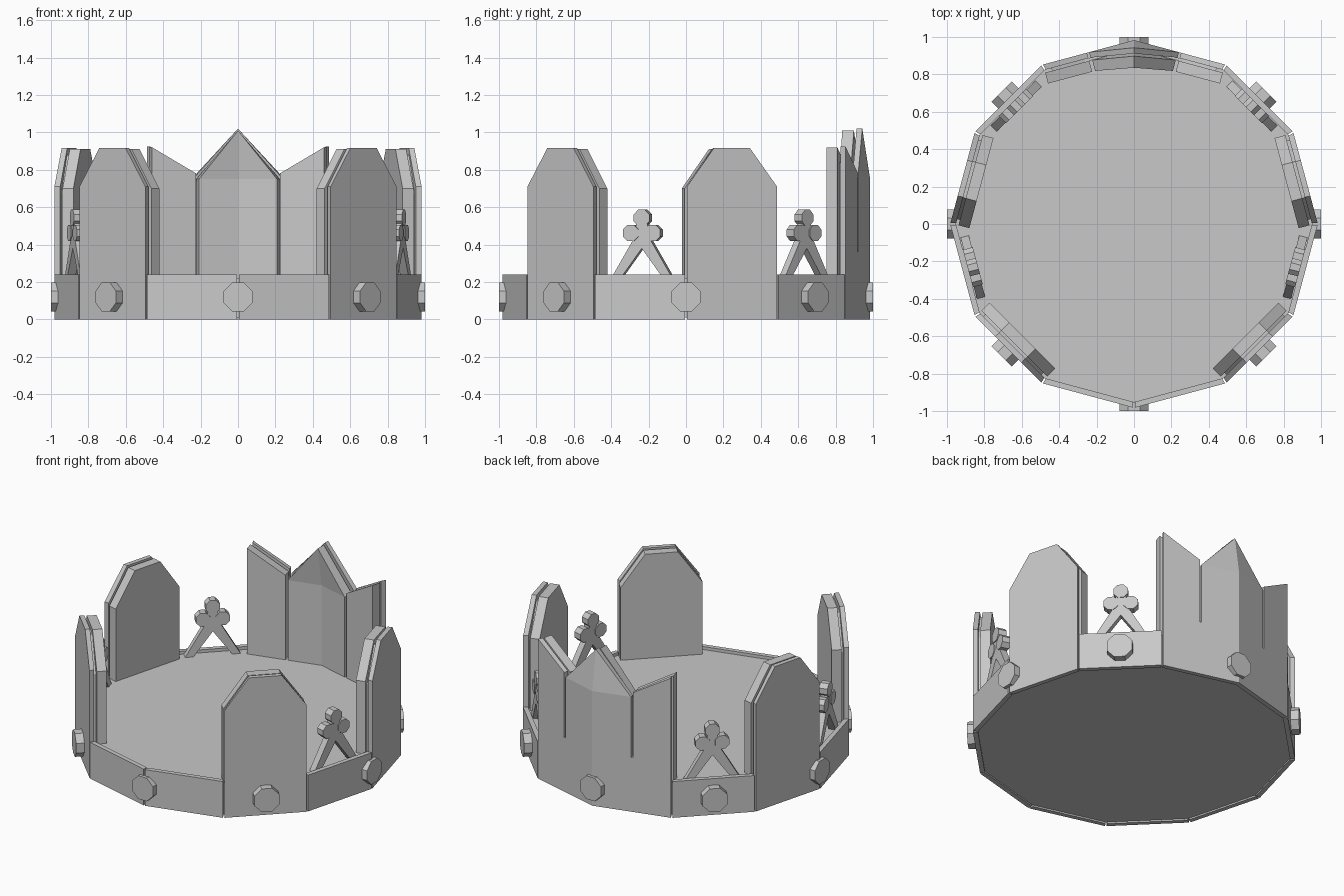
import bpy, bmesh, math
from mathutils import Vector

if "Cube" in bpy.data.objects:
    bpy.data.objects.remove(bpy.data.objects["Cube"])

R = 0.983                                # ring corner radius
APO = R * math.cos(math.pi / 12)         # distance to the middle of a side
HALF = R * math.sin(math.pi / 12)        # half a side
SKIN = 0.03                              # outer plate thickness
IN0, IN1 = 0.045, 0.105                  # inner plate depths

grey = bpy.data.materials.new("plain_grey")
grey.use_nodes = True
grey.diffuse_color = (0.58, 0.58, 0.58, 1)
grey.node_tree.nodes["Principled BSDF"].inputs["Base Color"].default_value = (0.58, 0.58, 0.58, 1)


def plate(name, profile, deg, d0, d1, miter=False, lean=0.0, flip=False):
    """Extrude a (u, z) profile between two depths behind one side of the ring."""
    a = math.radians(deg)
    out = Vector((math.cos(a), math.sin(a), 0))
    along = Vector((-math.sin(a), math.cos(a), 0))
    bm = bmesh.new()
    rings = []
    for d in (d0, d1):
        ring = []
        for u, z in profile:
            u = -u if flip else u
            depth = d + lean * max(0, z - 0.76)
            s = (APO - depth) / APO if miter else 1
            p = out * (APO - depth) + along * u * s
            ring.append(bm.verts.new((p.x, p.y, z)))
        rings.append(ring)
    n = len(profile)
    bm.faces.new(rings[0])
    bm.faces.new(rings[1][::-1])
    for i in range(n):
        j = (i + 1) % n
        bm.faces.new((rings[0][j], rings[0][i], rings[1][i], rings[1][j]))
    bmesh.ops.recalc_face_normals(bm, faces=bm.faces)
    mesh = bpy.data.meshes.new(name)
    bm.to_mesh(mesh)
    bm.free()
    mesh.materials.append(grey)
    ob = bpy.data.objects.new(name, mesh)
    bpy.context.collection.objects.link(ob)
    return ob


def octagon(u, z, r):
    return [(u + r * math.cos(math.pi * (k + .5) / 4),
             z + r * math.sin(math.pi * (k + .5) / 4)) for k in range(8)]


def tower(half, base, shoulder, top):
    return [(-half, base), (half, base), (half, shoulder),
            (0.1, top), (-0.1, top), (-half, shoulder)]


# floor drum
bpy.ops.mesh.primitive_cylinder_add(vertices=12, radius=0.955, depth=0.21, location=(0, 0, 0.115))
floor = bpy.context.object
floor.name = "floor_drum"
floor.data.materials.append(grey)
# put a corner on the x axis, like the ring
floor.rotation_euler.z = 0

edge = HALF - 0.005

# low walls
for deg in (-105, -75, -15, 195, 45, 135):
    plate("low_wall", [(-edge, 0), (edge, 0), (edge, 0.24), (-edge, 0.24)], deg, 0, SKIN, True)

# tall shields: outer skin with a thicker backing
for deg in (-45, 225, 15, 165):
    plate("shield_outer", tower(edge, 0, 0.71, 0.915), deg, 0, SKIN, True)
    plate("shield_inner", tower(edge, 0.2, 0.70, 0.91), deg, IN0, IN1)
    plate("shield_core", tower(edge - 0.03, 0.2, 0.67, 0.88), deg, SKIN, IN0)

# back crest: two mirrored halves, each a folded centre and a rising wing
for deg, flip in ((75, False), (105, True)):
    c = HALF                             # u of the back corner
    skin = [(c, 0), (c, 0.76), (0.006, 0.76), (0.006, 0.36), (-0.006, 0.36),
            (-0.006, 0.79), (-edge, 0.925), (-edge, 0)]
    plate("crest_outer", skin, deg, 0, SKIN, True, flip=flip)
    plate("crest_peak_outer", [(c, 0.76), (c, 1.02), (0.006, 0.76)], deg, 0, SKIN, True, 0.15, flip)
    plate("crest_centre_inner", [(c, 0.2), (c, 0.75), (0.012, 0.75), (0.012, 0.2)],
          deg, IN0, IN1, True, flip=flip)
    plate("crest_peak_inner", [(c, 0.75), (c, 1.01), (0.012, 0.75)], deg, IN0, IN1, True, 0.15, flip)
    plate("crest_wing_inner", [(-0.005, 0.2), (-0.005, 0.78), (-edge, 0.92), (-edge, 0.2)],
          deg, IN0, IN1, flip=flip)
    plate("crest_core", [(c, 0.2), (c, 0.74), (0.03, 0.74), (-0.03, 0.74), (-0.22, 0.84), (-0.22, 0.2)],
          deg, SKIN, IN0, True, flip=flip)

# trefoil finials standing on splayed legs
for deg in (-15, 195, 45, 135):
    legs = [(-0.175, 0.21), (-0.125, 0.21), (0, 0.38), (0.125, 0.21), (0.175, 0.21),
            (0.045, 0.43), (0.025, 0.54), (-0.025, 0.54), (-0.045, 0.43)]
    plate("finial_legs", legs, deg, 0.035, 0.08)
    for u, z in ((-0.06, 0.462), (0.06, 0.462), (0, 0.543)):
        plate("finial_lobe", octagon(u, z, 0.047), deg, 0.03, 0.085)

# medallions around the base
for k in range(8):
    plate("medallion", octagon(0, 0.12, 0.083), 45 * k, APO - 1.0, 0.01)
